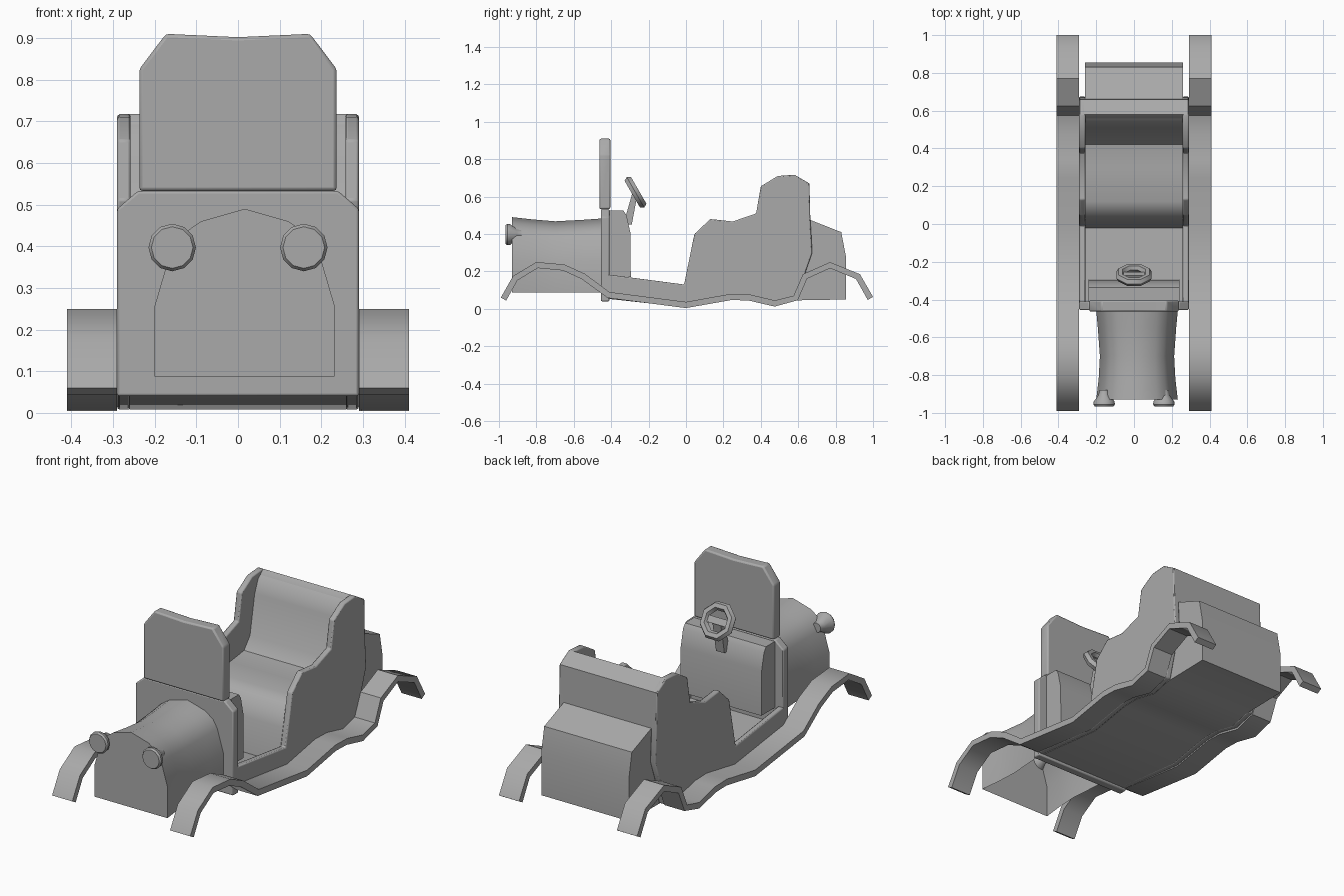
import bpy
import bmesh
import math
from mathutils import Matrix, Vector

cube = bpy.data.objects.get("Cube")
if cube:
    bpy.data.objects.remove(cube)

GREY = (0.4, 0.4, 0.4, 1)
grey = bpy.data.materials.new("plain grey")
grey.use_nodes = True
grey.diffuse_color = GREY
grey.node_tree.nodes["Principled BSDF"].inputs["Base Color"].default_value = GREY


def finish(name, bm, bevel=0, angle=40):
    """Turn a bmesh into a shaded, coloured object."""
    bmesh.ops.recalc_face_normals(bm, faces=bm.faces)
    mesh = bpy.data.meshes.new(name)
    bm.to_mesh(mesh)
    bm.free()
    obj = bpy.data.objects.new(name, mesh)
    bpy.context.collection.objects.link(obj)
    mesh.materials.append(grey)
    bpy.ops.object.select_all(action='DESELECT')
    obj.select_set(True)
    bpy.context.view_layer.objects.active = obj
    bpy.ops.object.shade_smooth_by_angle(angle=math.radians(angle))
    if bevel:
        mod = obj.modifiers.new("soft edges", 'BEVEL')
        mod.width = bevel
        mod.segments = 2
    return obj


def loft(name, rings, caps=True, closed=True, **kw):
    """Skin a row of equal-length point rings."""
    bm = bmesh.new()
    rows = [[bm.verts.new(p) for p in ring] for ring in rings]
    n = len(rows[0])
    for a, b in zip(rows, rows[1:]):
        for i in range(n if closed else n - 1):
            j = (i + 1) % n
            bm.faces.new((a[i], a[j], b[j], b[i]))
    if caps:
        bm.faces.new(rows[0])
        bm.faces.new(rows[-1])
    return finish(name, bm, **kw)


def extrude_x(name, profile, x0, x1, **kw):
    return loft(name, [[(x, y, z) for y, z in profile] for x in (x0, x1)], **kw)


def extrude_y(name, profile, y0, y1, **kw):
    return loft(name, [[(x, y, z) for x, z in profile] for y in (y0, y1)], **kw)


# Wavy fender and running board strips
top = [(-.99, .06), (-.925, .175), (-.80, .25), (-.65, .237), (-.54, .187),
       (-.41, .09), (0, .037), (.24, .08), (.34, .077), (.475, .045),
       (.575, .07), (.625, .185), (.77, .25), (.93, .185), (1, .064)]
under = []
for i, p in enumerate(top):
    a, b = Vector(top[max(i - 1, 0)]), Vector(top[min(i + 1, len(top) - 1)])
    t = (b - a).normalized()
    under.append((p[0] + t.y * .033, p[1] - t.x * .033))
for side, x0 in (("right", -.41), ("left", .29)):
    extrude_x(side + "_fender", top + under[::-1], x0, x0 + .12)

# Tub: floor, seat, backrest, trunk and curved underside
belly = [(.855, .05), (.575, .045), (.475, .02), (.34, .05), (.24, .05),
         (0, .008), (-.43, .055)]
seat = [(-.43, .09), (-.02, .045), (.01, .22), (.05, .31), (.12, .345),
        (.3, .325), (.42, .34), (.47, .40), (.51, .61), (.54, .68), (.58, .71),
        (.655, .67), (.665, .475), (.83, .41), (.855, .28)]
extrude_x("seat_tub", seat + belly, -.26, .26)

# Body sides, with raised arm rests and seat wings
wall_top = [(-.43, .185), (-.01, .13), (.045, .40), (.13, .48), (.25, .467),
            (.375, .51), (.4, .655), (.49, .71), (.58, .717), (.66, .67),
            (.665, .475), (.675, .3), (.64, .2), (.6, .05)]
for side, s in (("right", -1), ("left", 1)):
    extrude_x(side + "_body_side", wall_top + belly[1:], s * .258, s * .29, bevel=.006)

# Backrest cap spanning both sides
cap = [(.53, .6), (.545, .68), (.58, .717), (.66, .67), (.665, .475), (.56, .475)]
extrude_x("backrest_cap", cap, -.285, .285)

# Firewall and windshield
half = [(.29, .04), (.29, .49), (.24, .533)]
extrude_y("firewall", half + [(-x, z) for x, z in half[::-1]], -.455, -.41, bevel=.006)
half = [(.237, .533), (.237, .825), (.173, .91)]
extrude_y("windshield", half + [(0, .902)] + [(-x, z) for x, z in half[::-1]],
          -.463, -.405, bevel=.008)

# Dashboard
dash = [(-.41, .525), (-.335, .525), (-.318, .50), (-.298, .41), (-.295, .17), (-.41, .17)]
extrude_x("dashboard", dash, -.24, .24)

# Waisted hood: open underneath, closed nose
arch = [(-.216, .087), (-.216, .257), (-.18, .38), (-.155, .425), (-.105, .46),
        (0, .49), (.105, .46), (.155, .425), (.18, .38), (.216, .257), (.216, .087)]


def hood_ring(y, wide, tall):
    return [(.016 + x * wide, y, .087 + (z - .087) * tall) for x, z in arch]


loft("hood", [hood_ring(-.93, 1, 1), hood_ring(-.82, .94, .97), hood_ring(-.7, .91, .945),
              hood_ring(-.55, .96, .965), hood_ring(-.41, 1.02, .99)], closed=False)

# Headlights
for side, x in (("right", -.158), ("left", .158)):
    rings = [[(x + r * math.cos(k * math.tau / 12), y, .397 + r * math.sin(k * math.tau / 12))
              for k in range(12)]
             for y, r in ((-.965, .05), (-.955, .057), (-.94, .055), (-.905, .03), (-.88, .025))]
    loft(side + "_headlight", rings)

# Steering wheel: octagonal rim, spoke and column
tilt = Matrix.Translation((0, -.27, .623)) @ Matrix.Rotation(math.radians(-60), 4, 'X')
bm = bmesh.new()
rows = []
for k in range(8):
    a = (k + .5) * math.tau / 8
    row = []
    for m in range(6):
        b = m * math.tau / 6
        r = .078 + .023 * math.cos(b)
        row.append(bm.verts.new(tilt @ Vector((r * math.cos(a), r * math.sin(a), .023 * math.sin(b)))))
    rows.append(row)
for k in range(8):
    for m in range(6):
        p, q, n = rows[k], rows[(k + 1) % 8], (m + 1) % 6
        bm.faces.new((p[m], p[n], q[n], q[m]))
finish("steering_wheel", bm, angle=50)

bm = bmesh.new()
bmesh.ops.create_cube(bm, size=1, matrix=tilt @ Matrix.Diagonal((.13, .035, .015, 1)))
finish("wheel_spoke", bm)

column = [(-.285, .625), (-.26, .61), (-.29, .45), (-.335, .45)]
extrude_x("steering_column", column, -.025, .025)
